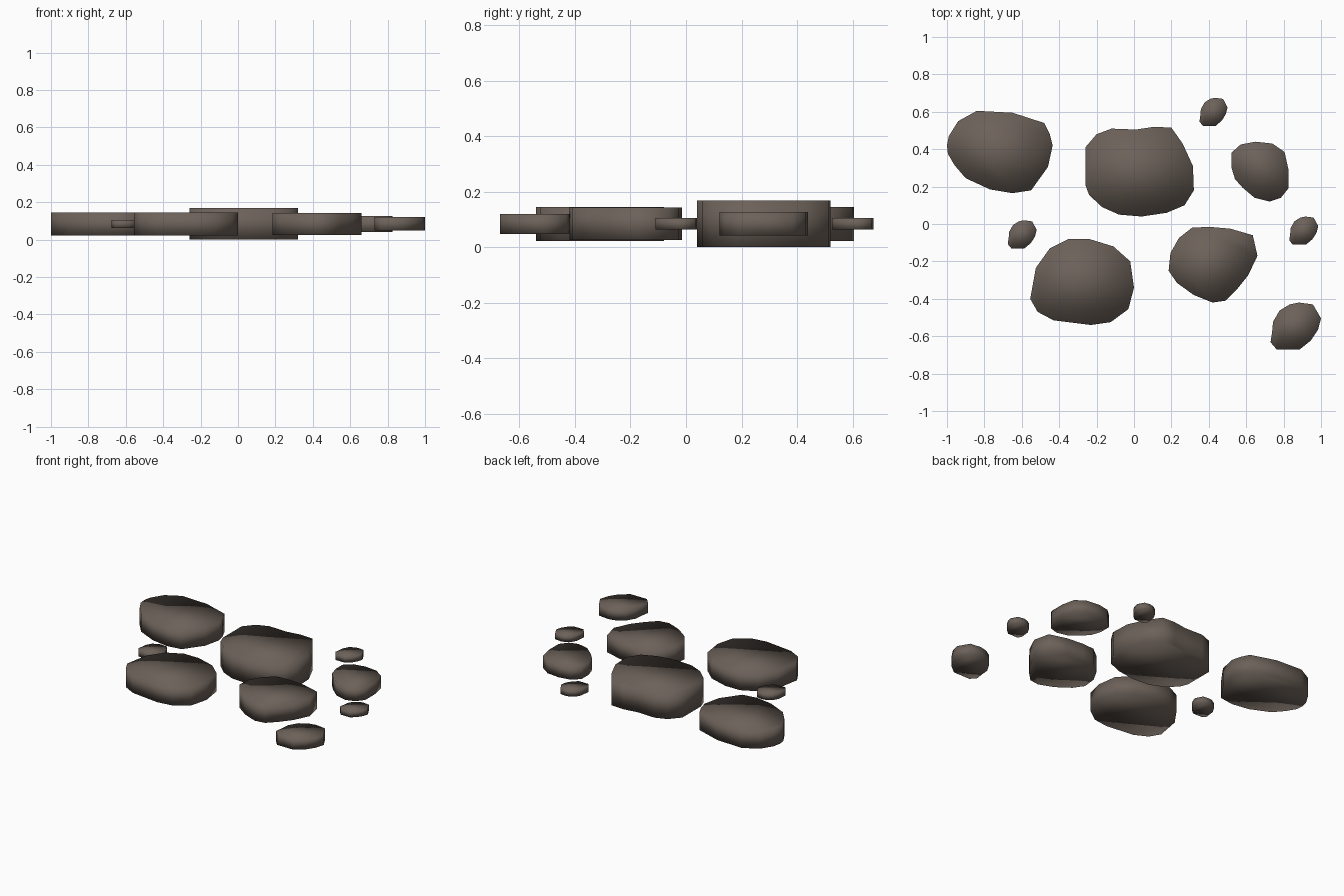
import bpy, bmesh

if "Cube" in bpy.data.objects:
    bpy.data.objects.remove(bpy.data.objects["Cube"])

stone_brown = bpy.data.materials.new("stone brown")
stone_brown.diffuse_color = (0.15, 0.12, 0.10, 1)
stone_brown.use_nodes = True
stone_brown.node_tree.nodes["Principled BSDF"].inputs["Base Color"].default_value = stone_brown.diffuse_color
MID_Z = 0.084


def stone(name, outline, thickness):
    """Flat slab from an outline in hundredths of a unit, softly shaded all over."""
    bm = bmesh.new()
    low = [bm.verts.new((x / 100, y / 100, MID_Z - thickness / 2)) for x, y in outline]
    high = [bm.verts.new((x / 100, y / 100, MID_Z + thickness / 2)) for x, y in outline]
    bm.faces.new(low)
    bm.faces.new(high)
    n = len(outline)
    for i in range(n):
        j = (i + 1) % n
        bm.faces.new((low[i], low[j], high[j], high[i]))
    bmesh.ops.recalc_face_normals(bm, faces=bm.faces)
    for f in bm.faces:
        f.smooth = True
    mesh = bpy.data.meshes.new(name)
    bm.to_mesh(mesh)
    bm.free()
    mesh.materials.append(stone_brown)
    obj = bpy.data.objects.new(name, mesh)
    bpy.context.collection.objects.link(obj)


# large stones
stone("centre_stone", [(-26, 41), (-20, 48), (-12, 51), (1, 50.5), (11, 52), (20, 51.5),
      (26, 43), (31.5, 31), (32, 18), (27, 10), (17.5, 6), (4, 4), (-8, 5), (-17, 9),
      (-24, 15.5), (-26, 21)], 0.168)
stone("back_left_stone", [(-100, 42), (-99, 47), (-94, 55), (-84, 60.5), (-65, 59.5),
      (-48, 54), (-45, 48), (-43.5, 42), (-46, 30.5), (-55, 18), (-65, 16.5), (-77, 18.5),
      (-90, 24.5), (-96, 31.5), (-99.5, 37.5)], 0.122)
stone("front_left_stone", [(-55.5, -40), (-52.5, -23.5), (-45, -13), (-35, -8), (-24, -8),
      (-11, -12), (-2, -20), (0, -34), (-3, -45.5), (-12.5, -52.5), (-23, -54),
      (-43, -51.5), (-51.5, -47)], 0.122)

# medium stones
stone("front_right_stone", [(18.5, -25), (19.5, -15.5), (24, -7.5), (31, -2), (40, -1.5),
      (51.5, -2.5), (63.5, -6), (66, -17), (61, -27.5), (55, -35), (49, -41), (42, -42),
      (32, -38), (23, -31.5)], 0.118)
stone("right_stone", [(52, 38), (57, 42.5), (65, 44), (74, 43), (80.5, 38.5), (82.5, 29.5),
      (82.5, 19), (78.5, 14), (72.5, 12), (64.5, 14), (58, 19.5), (54, 24), (52, 30.5)], 0.085)

# pebbles: one shape fitted to different places and sizes
PEBBLE = [(56, 100), (84, 96), (100, 66), (94, 42), (80, 19), (58, 0), (12, 0),
          (0, 15), (3, 36), (5, 59), (18, 83), (38, 96)]
for name, x, y, w, d, t in (
        ("front_right_pebble", 73, -67, 27, 25, 0.072),
        ("back_pebble", 35, 52.5, 15, 15, 0.042),
        ("left_pebble", -67.5, -13, 15.5, 15, 0.042),
        ("right_pebble", 83, -11, 15.5, 15, 0.042)):
    stone(name, [(x + w * u / 100, y + d * v / 100) for u, v in PEBBLE], t)
